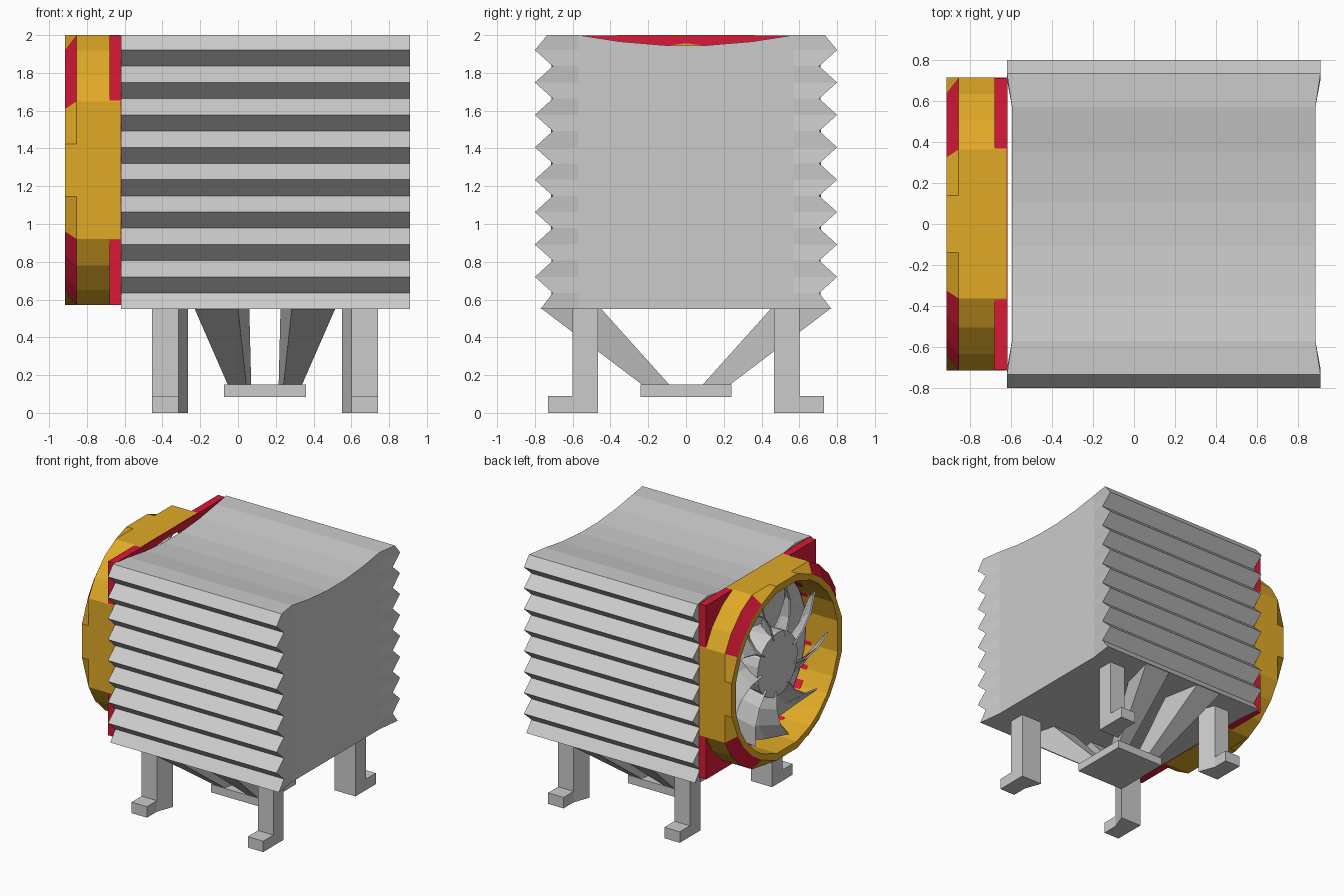
import bpy, bmesh
from math import sin, cos, radians, pi

if "Cube" in bpy.data.objects:
    bpy.data.objects.remove(bpy.data.objects["Cube"])

CX, CZ = 0.1425, 1.285        # body centre in x, fan axis height


def material(name, rgb):
    m = bpy.data.materials.new(name)
    m.diffuse_color = (*rgb, 1)
    m.use_nodes = True
    m.node_tree.nodes["Principled BSDF"].inputs["Base Color"].default_value = m.diffuse_color
    return m


ORANGE = material("orange", (0.75, 0.40, 0.02))
RED = material("red", (0.70, 0.01, 0.04))


def make(name, bm, mats=()):
    bmesh.ops.recalc_face_normals(bm, faces=bm.faces)
    me = bpy.data.meshes.new(name)
    bm.to_mesh(me)
    bm.free()
    for m in mats:
        me.materials.append(m)
    ob = bpy.data.objects.new(name, me)
    bpy.context.collection.objects.link(ob)
    return ob


def loft(bm, rings, caps=False, closed=False):
    """Skin a list of equal-length point loops; returns faces per band."""
    vs = [[bm.verts.new(p) for p in r] for r in rings]
    n = len(vs[0])
    pairs = list(zip(vs, vs[1:])) + ([(vs[-1], vs[0])] if closed else [])
    bands = [[bm.faces.new((a[i], a[(i + 1) % n], b[(i + 1) % n], b[i]))
              for i in range(n)] for a, b in pairs]
    if caps:
        bm.faces.new(vs[0])
        bm.faces.new(vs[-1])
    return bands, vs


def mirrored(name, rings_list):
    """Four solids mirrored about the body centre in x and y."""
    for sx in (1, -1):
        for sy in (1, -1):
            bm = bmesh.new()
            for rings in rings_list:
                loft(bm, [[(CX + sx * (x - CX), sy * y, z) for x, y, z in r]
                          for r in rings], caps=True)
            make(f"{name}_{'left' if sx > 0 else 'right'}_{'front' if sy > 0 else 'back'}", bm)


# Heatsink block: zigzag fins front and back, slightly dished sides and top
levels = [(0.55, 0.77)]
for k in range(8):
    levels += [(0.635 + 0.1715 * k, 0.705), (0.72 + 0.1715 * k, 0.80)]
levels.append((2.0, 0.735))
COLS = [0.57, 0.35, 0.11]
DIP = [0, 0.0, 0.034, 0.054]
rows = []
for z, yo in levels:
    ys = [yo] + COLS
    half = [(-y, 0.0 if i == 0 else 0.025, DIP[i] if z == 2.0 else 0)
            for i, y in enumerate(ys)]
    cols = half + [(-y, o, d) for y, o, d in reversed(half)]
    rows.append([(-0.62 + o, y, z - d) for y, o, d in cols]
                + [(0.91 - o, y, z - d) for y, o, d in reversed(cols)])
bm = bmesh.new()
_, vs = loft(bm, rows)
for r in (vs[0], vs[-1]):
    n = len(r)
    for i in range(n // 2 - 1):
        bm.faces.new((r[i], r[i + 1], r[n - 2 - i], r[n - 1 - i]))
make("heatsink", bm)

# Legs with outward feet
def section(z):
    return [(-0.455, -0.60, z), (-0.315, -0.60, z), (-0.265, -0.465, z), (-0.455, -0.465, z)]


def foot(z):
    return [(-0.455, -0.73, z), (-0.315, -0.73, z), (-0.315, -0.59, z), (-0.455, -0.59, z)]


mirrored("leg", [[section(0), section(0.56)], [foot(0), foot(0.09)]])

# Slanted struts from the contact plate to the heatsink
mirrored("strut", [[
    [(-0.05, -0.22, 0.14), (0.045, -0.22, 0.14), (0.07, -0.08, 0.14), (-0.03, -0.08, 0.14)],
    [(-0.23, -0.765, 0.552), (0.0, -0.765, 0.552), (0.06, -0.45, 0.552), (-0.15, -0.45, 0.552)]]])

# Contact plate
bm = bmesh.new()
loft(bm, [[(CX + x * 0.2175, y * 0.24, z) for x, y in ((-1, -1), (1, -1), (1, 1), (-1, 1))]
          for z in (0.085, 0.15)], caps=True)
make("contact_plate", bm)


# Fan parts are built in polar form around the x axis
def polar(x, r, deg):
    a = radians(deg)
    return (x, -r * cos(a), CZ + r * sin(a))


# Fan ring: circle clipped by a square, round front lip, red corner chamfers
STEPS = [-27, -11, 11, 27, 38.5, 51.5]
angles = [90 * q + s for q in range(4) for s in STEPS]


def clipped(s):
    return min(0.81, 0.715 / cos(radians(s))) if abs(s) <= 27 else 0.81


body = [clipped(s) for s in STEPS] * 4
lip = [0.715 if abs(s) > 11 else 0.715 / cos(radians(11)) for s in STEPS] * 4
bore = [0.67] * 24
bm = bmesh.new()
rings = [[polar(x, r, a) for r, a in zip(rs, angles)]
         for x, rs in ((-0.622, bore), (-0.622, body), (-0.855, body), (-0.915, lip), (-0.915, bore))]
bands, _ = loft(bm, rings, closed=True)
for i, f in enumerate(bands[2]):
    if i % 6 >= 3:
        f.material_index = 1
make("fan_ring", bm, (ORANGE, RED))

# Square mounting plate behind the ring
square = [15 * i for i in range(24)]
side = [0.713 / max(abs(cos(radians(a))), abs(sin(radians(a)))) for a in square]
bm = bmesh.new()
loft(bm, [[polar(x, r, a) for r, a in zip(rs, square)]
          for x, rs in ((-0.617, [0.672] * 24), (-0.617, side), (-0.68, side), (-0.68, [0.672] * 24))],
     closed=True)
make("fan_mounting_plate", bm, (RED,))

# Hub
bm = bmesh.new()
loft(bm, [[polar(x, 0.26, 15 * i) for i in range(24)] for x in (-0.62, -0.83)], caps=True)
make("fan_hub", bm)

# Nine swept, pitched blades
STATIONS = [(0.22, 0, 15), (0.36, 3, 14), (0.50, 9, 14), (0.63, 18, 14)]  # radius, sweep, half width
bm = bmesh.new()
for b in range(9):
    base = 40 * b + 10
    rows = []
    for r, sweep, w in STATIONS:
        rows.append([bm.verts.new(polar(x, r, base + sweep + t * w))
                     for t, x in ((-1, -0.65), (0, -0.725), (1, -0.84))])
    for p, q in zip(rows, rows[1:]):
        for j in range(2):
            bm.faces.new((p[j], p[j + 1], q[j + 1], q[j]))
blades = make("fan_blades", bm)
mod = blades.modifiers.new("thickness", 'SOLIDIFY')
mod.thickness = 0.012
mod.offset = 0
